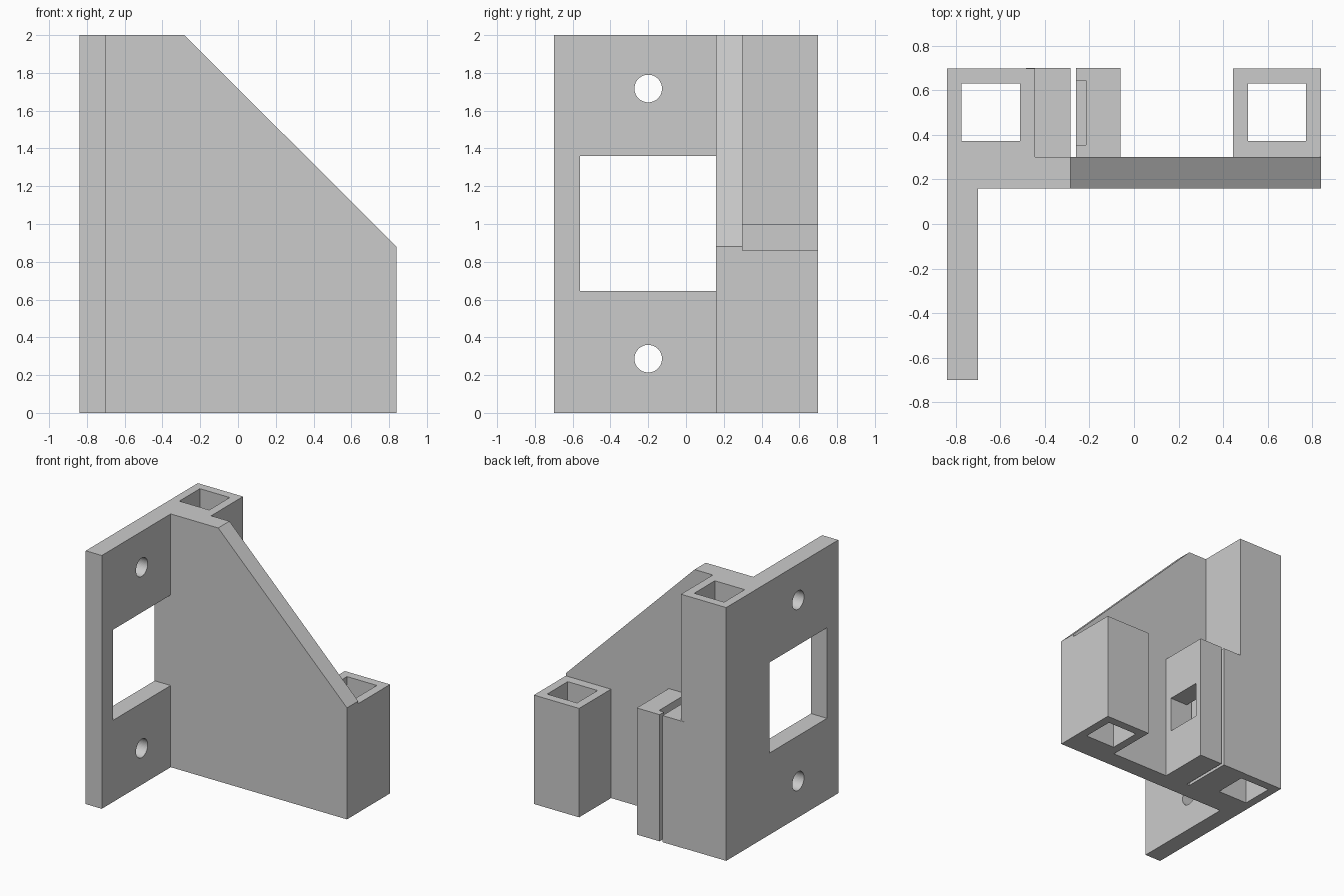
import bpy, bmesh
from math import pi
from mathutils import Matrix, Vector

default = bpy.data.objects.get("Cube")
if default:
    bpy.data.objects.remove(default, do_unlink=True)

grey = bpy.data.materials.new("plain_grey")
grey.use_nodes = True
colour = (0.6, 0.6, 0.6, 1.0)
grey.diffuse_color = colour
grey.node_tree.nodes["Principled BSDF"].inputs["Base Color"].default_value = colour


def finish(name, bm):
    bmesh.ops.recalc_face_normals(bm, faces=bm.faces)
    mesh = bpy.data.meshes.new(name)
    bm.to_mesh(mesh)
    bm.free()
    mesh.materials.append(grey)
    obj = bpy.data.objects.new(name, mesh)
    bpy.context.collection.objects.link(obj)
    return obj


def box(name, x, y, z):
    """Box from three (low, high) ranges."""
    bm = bmesh.new()
    bmesh.ops.create_cube(bm, size=1)
    for v in bm.verts:
        v.co = Vector([(r[0] + r[1]) / 2 + c * (r[1] - r[0])
                       for c, r in zip(v.co, (x, y, z))])
    return finish(name, bm)


def rod_x(name, x, y, z, radius):
    """Cylinder lying along x."""
    bm = bmesh.new()
    turn = Matrix.Translation((x, y, z)) @ Matrix.Rotation(pi / 2, 4, 'Y')
    bmesh.ops.create_cone(bm, cap_ends=True, segments=48, radius1=radius,
                          radius2=radius, depth=0.4, matrix=turn)
    return finish(name, bm)


def cut(obj, *cutters):
    bpy.context.view_layer.objects.active = obj
    for cutter in cutters:
        cutter.hide_render = True
        mod = obj.modifiers.new("cut", 'BOOLEAN')
        mod.operation = 'DIFFERENCE'
        mod.solver = 'EXACT'
        mod.object = cutter
        bpy.ops.object.modifier_apply(modifier=mod.name)
        bpy.data.objects.remove(cutter, do_unlink=True)


# Back plate with its sloping top corner
bm = bmesh.new()
outline = [(-0.84, 0), (0.84, 0), (0.84, 0.88), (-0.285, 2), (-0.84, 2)]
face = bm.faces.new([bm.verts.new((x, 0.16, z)) for x, z in outline])
new = bmesh.ops.extrude_face_region(bm, geom=[face])["geom"]
bmesh.ops.translate(bm, vec=(0, 0.14, 0),
                    verts=[g for g in new if isinstance(g, bmesh.types.BMVert)])
finish("back_plate", bm)

# Side plate with window and two screw holes
side = box("side_plate", (-0.84, -0.70), (-0.70, 0.16), (0, 2))
cut(side,
    box("window_cutter", (-1, -0.5), (-0.56, 0.3), (0.645, 1.36)),
    *[rod_x("screw_cutter", -0.77, -0.2, z, 0.073) for z in (0.287, 1.717)])

# Square tubes behind the back plate
for name, x, height in (("right_tube", (-0.84, -0.445), 2),
                        ("left_tube", (0.445, 0.84), 0.86)):
    tube = box(name, x, (0.30, 0.698), (0, height))
    cut(tube, box("bore_cutter", (x[0] + 0.066, x[1] - 0.068),
                  (0.373, 0.63), (-1, 3)))

# Clamp blocks either side of a narrow gap
box("clamp_block_right", (-0.485, -0.285), (0.30, 0.70), (0, 1))
clamp = box("clamp_block_left", (-0.26, -0.06), (0.30, 0.70), (0, 1))
cut(clamp,
    box("pocket_cutter", (-0.4, 0.1), (0.355, 0.645), (0.36, 0.64)),
    box("slot_cutter", (-0.4, -0.215), (0.355, 0.645), (0.36, 1.2)))
